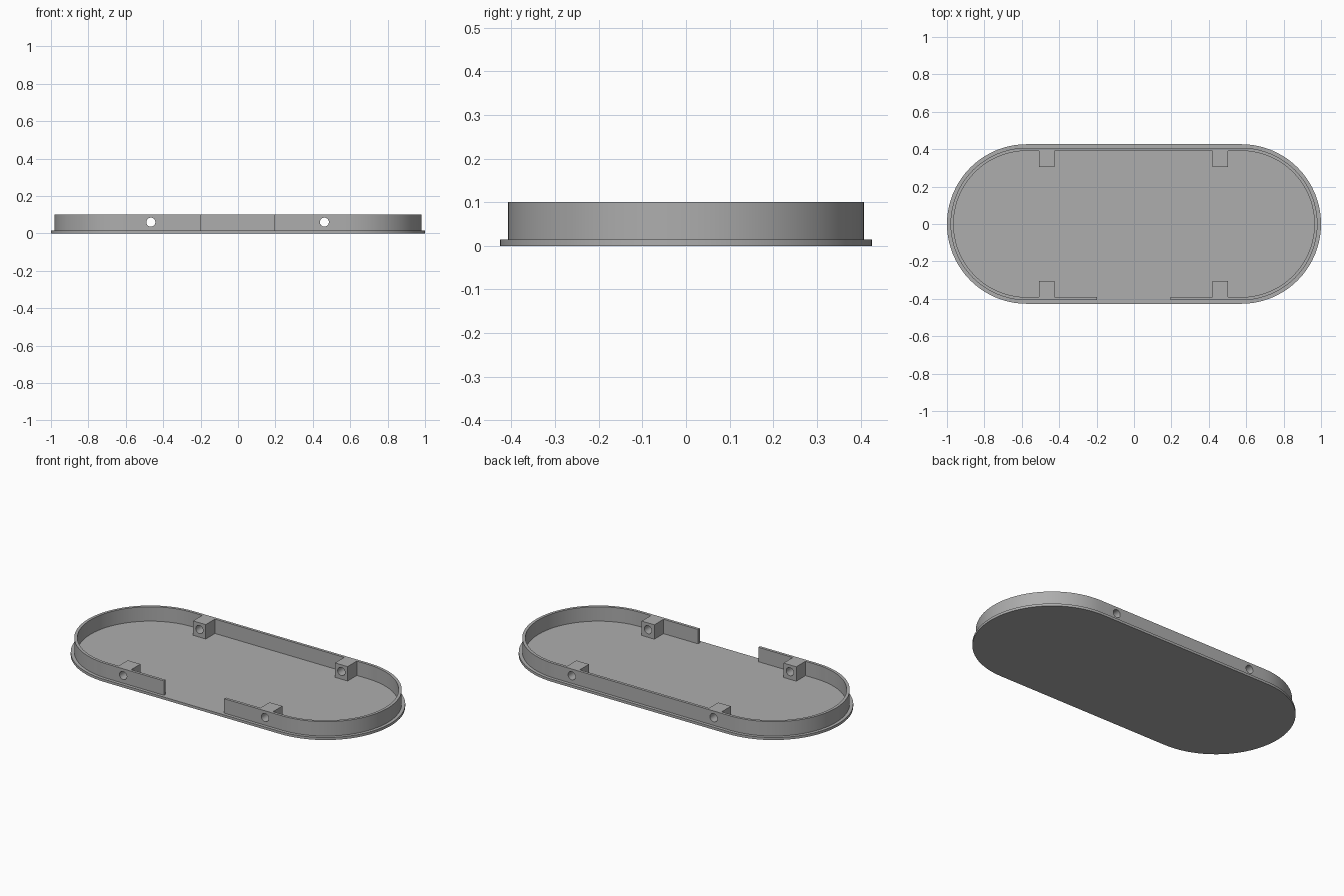
import bpy
import bmesh
from math import pi, sin, cos

if "Cube" in bpy.data.objects:
    bpy.data.objects.remove(bpy.data.objects["Cube"])

LENGTH, WIDTH = 1.0, 0.4265       # half sizes of the base
FLOOR, TOP = 0.015, 0.1
OUTER, INNER = 0.019, 0.0355      # wall insets from the base edge
GAP = 0.197                       # half width of the front opening
HOLE_Z, HOLE_R = 0.06, 0.024
POST_X, POST_HALF, POST_Y = 0.464, 0.0415, 0.305
SHIFT = -0.002                    # small offset of posts and opening

grey = bpy.data.materials.new("grey plastic")
grey.use_nodes = True
COLOUR = (0.42, 0.42, 0.42, 1)
grey.diffuse_color = COLOUR
grey.node_tree.nodes["Principled BSDF"].inputs["Base Color"].default_value = COLOUR


def stadium(inset, steps=40):
    """Counter-clockwise rounded outline, from front right to front left."""
    r = WIDTH - inset
    cx = LENGTH - WIDTH
    right = [(cx + r * sin(pi * i / steps), -r * cos(pi * i / steps)) for i in range(steps + 1)]
    left = [(-x, -y) for x, y in right]
    return right + left


def prism(name, outline, z0, z1):
    """Extrude a flat outline between two heights."""
    bm = bmesh.new()
    face = bm.faces.new([bm.verts.new((x, y, z0)) for x, y in outline])
    top = bmesh.ops.extrude_face_region(bm, geom=[face])
    verts = [v for v in top["geom"] if isinstance(v, bmesh.types.BMVert)]
    bmesh.ops.translate(bm, verts=verts, vec=(0, 0, z1 - z0))
    bmesh.ops.recalc_face_normals(bm, faces=bm.faces)
    mesh = bpy.data.meshes.new(name)
    bm.to_mesh(mesh)
    bm.free()
    mesh.materials.append(grey)
    obj = bpy.data.objects.new(name, mesh)
    bpy.context.collection.objects.link(obj)
    return obj


def activate(obj):
    bpy.ops.object.select_all(action="DESELECT")
    obj.select_set(True)
    bpy.context.view_layer.objects.active = obj


def drill(obj, cutter):
    activate(obj)
    mod = obj.modifiers.new("hole", "BOOLEAN")
    mod.operation, mod.solver, mod.object = "DIFFERENCE", "EXACT", cutter
    bpy.ops.object.modifier_apply(modifier=mod.name)


# Base plate
parts = [prism("base_plate", stadium(0), 0, FLOOR)]

# Rim wall, open at the front
def open_path(inset):
    y = -(WIDTH - inset)
    return [(SHIFT + GAP, y)] + stadium(inset) + [(SHIFT - GAP, y)]

wall = prism("rim_wall", open_path(OUTER) + open_path(INNER)[::-1], FLOOR, TOP)
parts.append(wall)

# Screw posts with holes drilled through posts and wall
for side, sx in (("left", 1), ("right", -1)):
    x = SHIFT + sx * POST_X
    bpy.ops.mesh.primitive_cylinder_add(vertices=32, radius=HOLE_R, depth=2,
                                        location=(x, 0, HOLE_Z), rotation=(pi / 2, 0, 0))
    cutter = bpy.context.object
    cutter.hide_render = True
    cutter.data.materials.append(grey)
    drill(wall, cutter)
    for end, sy in (("front", -1), ("back", 1)):
        x0, x1 = x - POST_HALF, x + POST_HALF
        y0, y1 = sy * POST_Y, sy * (WIDTH - INNER)
        post = prism(f"{end}_{side}_screw_post",
                     [(x0, y0), (x1, y0), (x1, y1), (x0, y1)], FLOOR, TOP)
        drill(post, cutter)
        parts.append(post)
    bpy.data.objects.remove(cutter)

# Smooth curved sides, crisp edges
for obj in parts:
    activate(obj)
    bpy.ops.object.shade_smooth_by_angle(angle=pi / 6)
